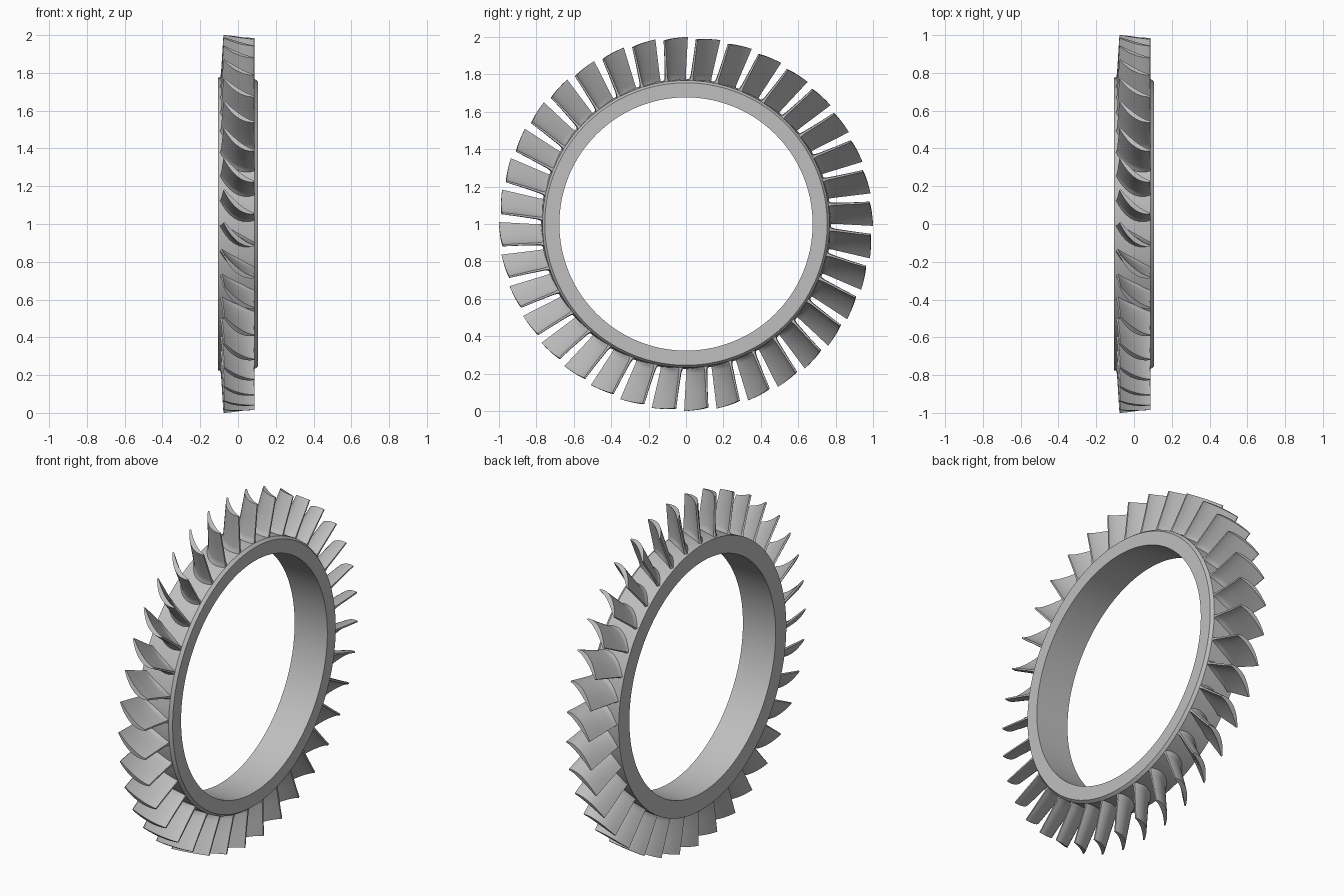
import bpy, bmesh
from math import sin, cos, pi, radians
from mathutils import Matrix, Vector

if "Cube" in bpy.data.objects:
    bpy.data.objects.remove(bpy.data.objects["Cube"])

BLADES = 36
SEGMENTS = 144
CHORD_STEPS = 12

metal = bpy.data.materials.new("grey metal")
metal.use_nodes = True
colour = (0.52, 0.52, 0.52, 1)
metal.diffuse_color = colour
metal.node_tree.nodes["Principled BSDF"].inputs["Base Color"].default_value = colour


def finish(bm, name):
    """Turn a bmesh into a smooth-shaded object with sharp edges kept."""
    bmesh.ops.recalc_face_normals(bm, faces=bm.faces)
    mesh = bpy.data.meshes.new(name)
    bm.to_mesh(mesh)
    bm.free()
    mesh.materials.append(metal)
    obj = bpy.data.objects.new(name, mesh)
    bpy.context.collection.objects.link(obj)
    bpy.ops.object.select_all(action="DESELECT")
    obj.select_set(True)
    bpy.context.view_layer.objects.active = obj
    bpy.ops.object.shade_smooth_by_angle(angle=radians(35))
    return obj


def polar(x, radius, angle):
    """Point around the x axis at hub height."""
    return Vector((x, radius * cos(angle), 1 + radius * sin(angle)))


def bridge(bm, a, b):
    for i in range(len(a)):
        j = (i + 1) % len(a)
        bm.faces.new((a[i], a[j], b[j], b[i]))


# Hub ring: slightly conical outer wall, revolved around x
bm = bmesh.new()
profile = [(-0.107, 0.677), (-0.107, 0.776), (0.088, 0.768), (0.105, 0.755), (0.105, 0.677)]
rings = [[bm.verts.new(polar(x, r, 2 * pi * k / SEGMENTS)) for x, r in profile]
         for k in range(SEGMENTS)]
for k in range(SEGMENTS):
    bridge(bm, rings[k], rings[(k + 1) % SEGMENTS])
finish(bm, "hub_ring")


def section(radius, x0, x1, t0, t1, sag, half, tip):
    """Crescent aerofoil outline wrapped on a cylinder."""
    upper, lower = [], []
    for i in range(CHORD_STEPS + 1):
        s = i / CHORD_STEPS
        x = x0 + (x1 - x0) * s
        t = t0 + (t1 - t0) * s + 4 * sag * s * (1 - s)
        slope = t1 - t0 + 4 * sag * (1 - 2 * s)
        normal = Vector((-slope, x1 - x0)).normalized()
        h = half * (0.3 + 0.7 * sin(pi * s))
        r = radius - 0.09 * (x - x0) if tip else radius
        for side, sign in ((upper, 1), (lower, -1)):
            px, pt = x + sign * h * normal.x, t + sign * h * normal.y
            side.append(polar(px, r, pt / r))
    return upper + lower[::-1]


# Blade stations: radius, axial ends, tangential ends, sag, half thickness
stations = [
    (0.755, -0.092, 0.088, 0.005, 0.105, 0.026, 0.034),
    (0.774, -0.090, 0.088, 0.005, 0.105, 0.026, 0.028),
    (0.783, -0.088, 0.088, 0.005, 0.105, 0.026, 0.021),
    (0.800, -0.086, 0.087, 0.004, 0.106, 0.026, 0.017),
    (0.900, -0.080, 0.086, -0.002, 0.110, 0.028, 0.015),
    (1.000, -0.074, 0.086, -0.008, 0.115, 0.030, 0.013),
]

# Blade row: one lofted blade repeated around the hub
bm = bmesh.new()
outlines = [section(*st, tip=(st is stations[-1])) for st in stations]
centre = Vector((0, 0, 1))
for k in range(BLADES):
    turn = Matrix.Rotation(2 * pi * k / BLADES, 3, "X")
    loops = [[bm.verts.new(centre + turn @ (p - centre)) for p in line] for line in outlines]
    for a, b in zip(loops, loops[1:]):
        bridge(bm, a, b)
    # Caps as strips between the two sides of the crescent
    n = len(loops[0])
    for loop in (loops[0], loops[-1]):
        for i in range(CHORD_STEPS):
            bm.faces.new((loop[i], loop[i + 1], loop[n - 2 - i], loop[n - 1 - i]))
finish(bm, "blades")
